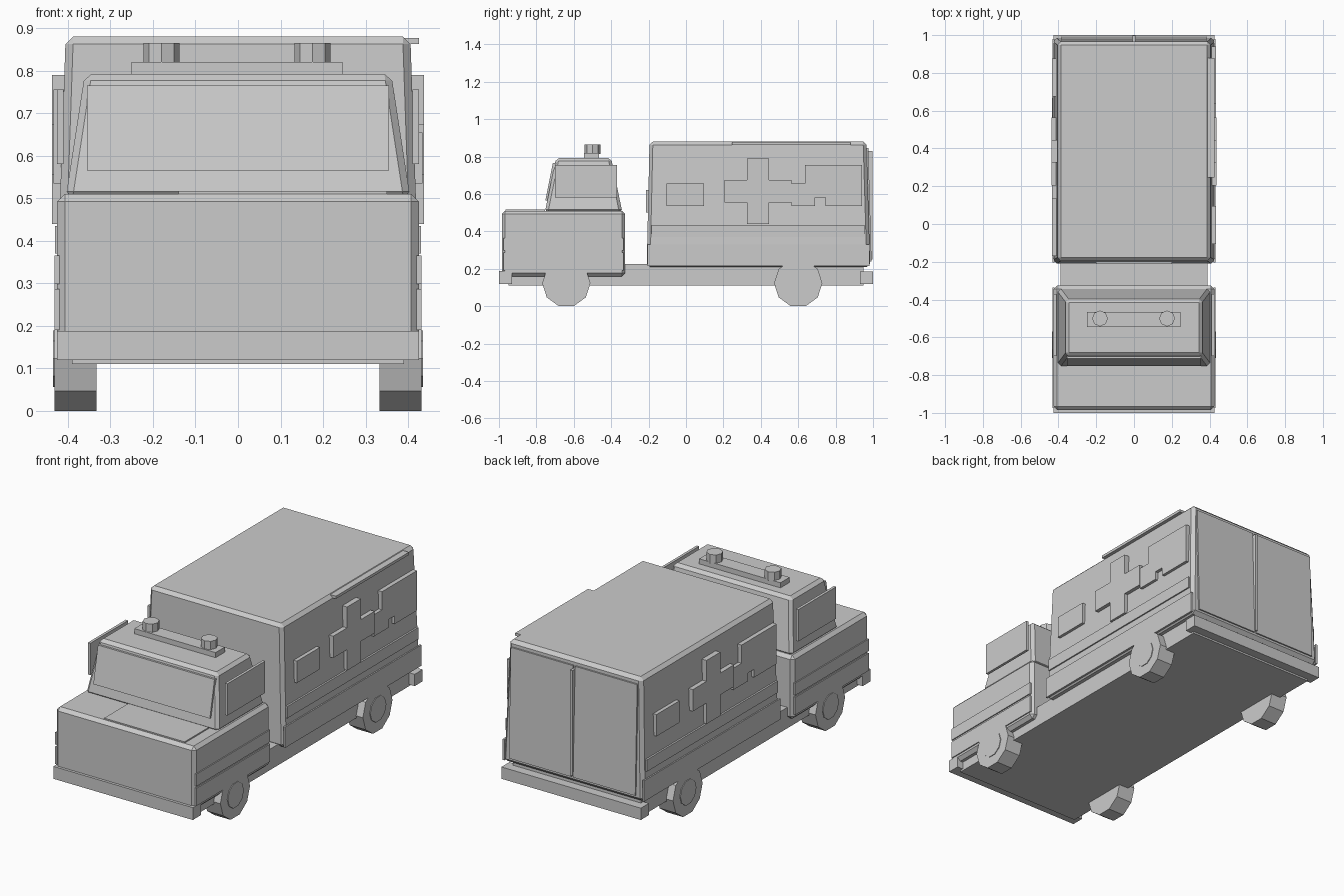
import bpy, bmesh, math

if "Cube" in bpy.data.objects:
    bpy.data.objects.remove(bpy.data.objects["Cube"])

grey = bpy.data.materials.new("body_grey")
grey.diffuse_color = (0.6, 0.6, 0.6, 1)
grey.use_nodes = True
grey.node_tree.nodes["Principled BSDF"].inputs["Base Color"].default_value = grey.diffuse_color


def finish(name, bm, bevel=0):
    bmesh.ops.recalc_face_normals(bm, faces=bm.faces)
    me = bpy.data.meshes.new(name)
    bm.to_mesh(me)
    bm.free()
    me.materials.append(grey)
    ob = bpy.data.objects.new(name, me)
    bpy.context.collection.objects.link(ob)
    if bevel:
        m = ob.modifiers.new("bevel", 'BEVEL')
        m.width = bevel
        m.segments = 1
    return ob


def frustum(name, low, high, z0, z1, bevel=0):
    """Block from a low rectangle to a high rectangle, each (x0, x1, y0, y1)."""
    bm = bmesh.new()
    rings = []
    for (x0, x1, y0, y1), z in ((low, z0), (high, z1)):
        rings.append([bm.verts.new((x, y, z)) for x, y in
                      ((x0, y0), (x1, y0), (x1, y1), (x0, y1))])
    a, b = rings
    bm.faces.new(a[::-1])
    bm.faces.new(b)
    for i in range(4):
        j = (i + 1) % 4
        bm.faces.new((a[i], a[j], b[j], b[i]))
    return finish(name, bm, bevel)


def block(name, x0, x1, y0, y1, z0, z1, bevel=0):
    r = (x0, x1, y0, y1)
    return frustum(name, r, r, z0, z1, bevel)


def side_plate(name, side, outline, x0, x1):
    """Extrude a (y, z) outline between two distances from the centre."""
    bm = bmesh.new()
    f = bm.faces.new([bm.verts.new((side * x0, y, z)) for y, z in outline])
    ext = bmesh.ops.extrude_face_region(bm, geom=[f])["geom"]
    bmesh.ops.translate(bm, vec=(side * (x1 - x0), 0, 0),
                        verts=[v for v in ext if isinstance(v, bmesh.types.BMVert)])
    return finish(name, bm)


def rect(y0, y1, z0, z1):
    return [(y0, z0), (y1, z0), (y1, z1), (y0, z1)]


def ring(y, z, r, n):
    return [(y + r * math.sin(math.pi * (2 * i + 1) / n),
             z - r * math.cos(math.pi * (2 * i + 1) / n)) for i in range(n)]


# Chassis and bumpers
block("chassis", -.39, .39, -.95, .95, .11, .225)
block("front_bumper", -.425, .425, -1, -.93, .12, .188)
block("rear_bumper", -.425, .425, .93, 1, .12, .185)

# Cab: lower body, upper cabin, windscreen and bonnet panel
block("cab_body", -.425, .425, -.985, -.325, .16, .51, .018)
frustum("cab_top", (-.405, .405, -.755, -.34), (-.36, .36, -.695, -.40), .50, .792, .016)
frustum("windscreen", (-.355, .355, -.752, -.72), (-.355, .355, -.712, -.68), .565, .765)
block("bonnet_panel", -.14, .35, -.965, -.755, .505, .517)

# Light bar and beacons
block("light_bar", -.25, .245, -.545, -.465, .785, .82)
for x in (-.18, .175):
    bm = bmesh.new()
    bmesh.ops.create_cone(bm, cap_ends=True, segments=8, radius1=.042, radius2=.042, depth=.05)
    bmesh.ops.translate(bm, vec=(x, -.5, .84), verts=bm.verts)
    finish("beacon", bm)

# Rear compartment
frustum("rear_box", (-.428, .428, -.21, .985), (-.405, .405, -.195, .965), .21, .88, .018)
block("box_front_window", -.2, .2, -.213, -.19, .5, .62)
for side in (-1, 1):
    x0, x1 = sorted((side * .006, side * .385))
    frustum("rear_door", (x0, x1, .95, .992), (x0, x1, .95, .975), .24, .845)
block("door_strip", -.007, .007, .95, .998, .25, .83)
block("roof_rail", .39, .425, .245, .88, .862, .877)

# Side trim, badges and wheels
cross = [(.205, .555), (.325, .555), (.325, .44), (.445, .44), (.445, .555), (.565, .555),
         (.565, .675), (.445, .675), (.445, .79), (.325, .79), (.325, .675), (.205, .675)]
rear_badge = [(.565, .535), (.69, .535), (.69, .58), (.745, .58), (.745, .535), (.94, .535),
              (.94, .755), (.635, .755), (.635, .655), (.565, .655)]
for side in (-1, 1):
    side_plate("side_window", side, rect(-.70, -.37, .58, .755), .41, .425)
    side_plate("cab_stripe", side, rect(-.975, -.335, .298, .365), .42, .431)
    side_plate("cab_sill", side, rect(-.975, -.335, .19, .287), .42, .431)
    side_plate("box_stripe", side, rect(-.185, .955, .37, .435), .41, .43)
    side_plate("box_skirt", side, rect(-.205, .98, .215, .33), .42, .431)
    side_plate("cross", side, cross, .40, .437)
    # The two sides carry the badges in reversed order
    flip = (lambda p: p) if side > 0 else (lambda p: [(.77 - y, z) for y, z in p])
    side_plate("front_badge", side, flip(rect(-.105, .095, .535, .655)), .40, .433)
    side_plate("rear_badge", side, flip(rear_badge), .40, .433)
    for y in (-.64, .6):
        side_plate("wheel", side, ring(y, .123, .129, 10), .333, .431)
        side_plate("hub", side, ring(y, .123, .07, 10), .42, .435)
